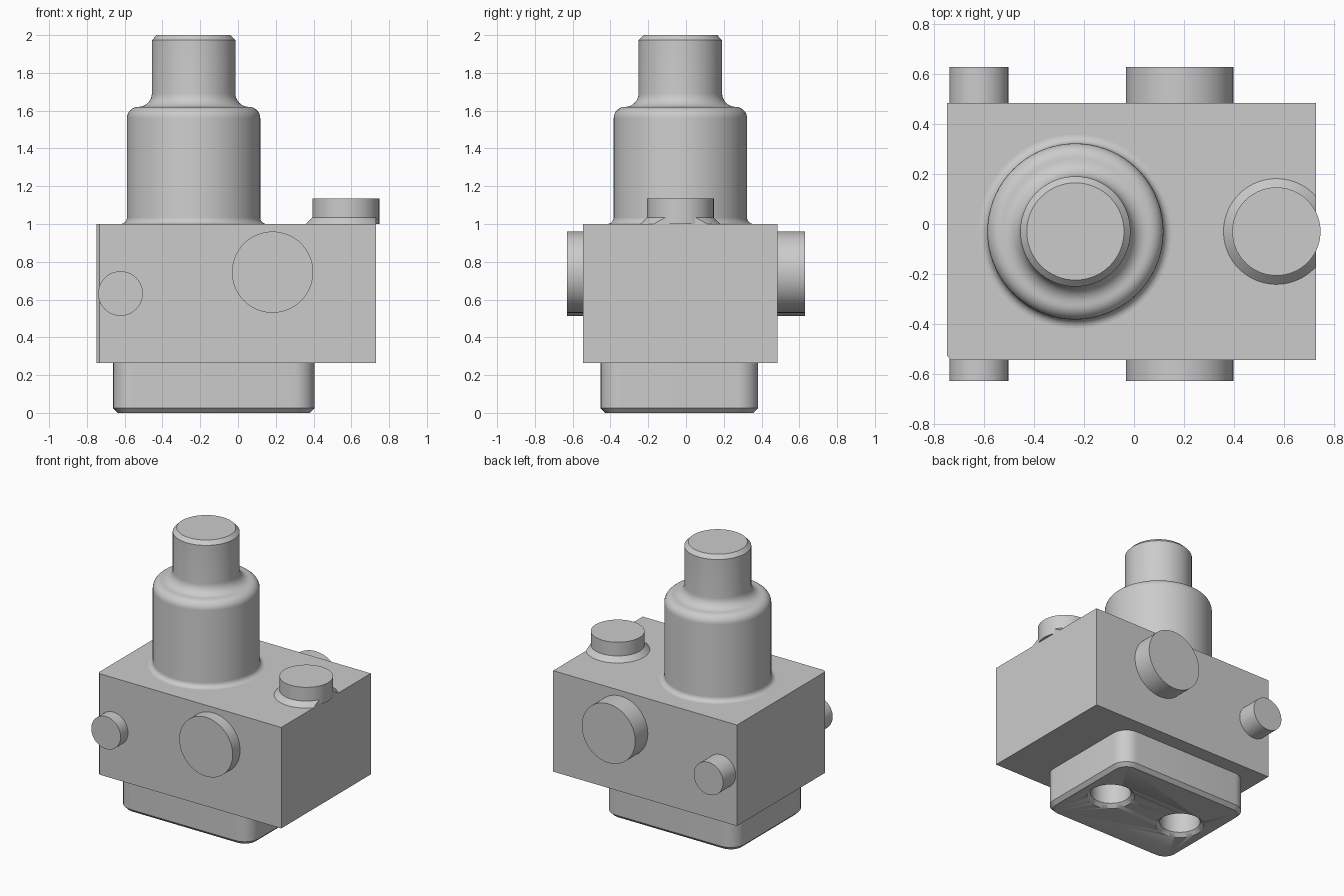
import bpy, bmesh
from math import sin, cos, pi, radians
from mathutils import Matrix, Vector

default = bpy.data.objects.get("Cube")
if default:
    bpy.data.objects.remove(default)

grey = bpy.data.materials.new("metal grey")
grey.use_nodes = True
COLOUR = (0.6, 0.6, 0.6, 1)
grey.diffuse_color = COLOUR
grey.node_tree.nodes["Principled BSDF"].inputs["Base Color"].default_value = COLOUR


def finish(name, bm, smooth=True):
    bmesh.ops.recalc_face_normals(bm, faces=bm.faces)
    mesh = bpy.data.meshes.new(name)
    bm.to_mesh(mesh)
    bm.free()
    mesh.materials.append(grey)
    obj = bpy.data.objects.new(name, mesh)
    bpy.context.collection.objects.link(obj)
    bpy.ops.object.select_all(action='DESELECT')
    obj.select_set(True)
    bpy.context.view_layer.objects.active = obj
    if smooth:
        bpy.ops.object.shade_smooth_by_angle(angle=radians(30))
    return obj


def arc(cx, cz, r, start, end, steps=8):
    angles = [radians(start + (end - start) * i / steps) for i in range(steps + 1)]
    return [(cx + r * cos(a), cz + r * sin(a)) for a in angles]


def lathe(profile, x, y, sides=72):
    """Closed solid of revolution from (radius, height) points."""
    bm = bmesh.new()
    rings = [[bm.verts.new((x + r * cos(2 * pi * i / sides), y + r * sin(2 * pi * i / sides), z))
              for i in range(sides)] for r, z in profile]
    for a, b in zip(rings, rings[1:]):
        for i in range(sides):
            j = (i + 1) % sides
            bm.faces.new((a[i], a[j], b[j], b[i]))
    bm.faces.new(rings[0])
    bm.faces.new(rings[-1])
    return bm


def prism(outline, levels):
    """Stack copies of an outline; each level is (z, inset function result)."""
    bm = bmesh.new()
    rings = [[bm.verts.new((px, py, z)) for px, py in outline(inset)] for z, inset in levels]
    n = len(rings[0])
    for a, b in zip(rings, rings[1:]):
        for i in range(n):
            j = (i + 1) % n
            bm.faces.new((a[i], a[j], b[j], b[i]))
    bm.faces.new(rings[0])
    bm.faces.new(rings[-1])
    return bm


# Main block with one small bevelled vertical corner
X0, X1, Y0, Y1, BOTTOM, TOP = -0.75, 0.73, -0.545, 0.485, 0.265, 1.0
C = 0.017
block = [(X0 + C, Y0), (X1, Y0), (X1, Y1), (X0, Y1), (X0, Y0 + C)]
finish("main_block", prism(lambda d: block, [(BOTTOM, 0), (TOP, 0)]), smooth=False)


# Rounded foot with chamfered lower rim
def foot_outline(inset):
    x, y, hx, hy, r = -0.128, -0.035, 0.533, 0.417, 0.11
    pts = []
    for sx, sy, start in ((1, 1, 0), (-1, 1, 90), (-1, -1, 180), (1, -1, 270)):
        pts += arc(x + sx * (hx - r), y + sy * (hy - r), r - inset, start, start + 90)
    return pts


foot = finish("foot", prism(foot_outline, [(0, 0.025), (0.025, 0), (BOTTOM + 0.002, 0)]))

# Two countersunk holes in the underside
for x in (-0.42, 0.175):
    cutter = finish("hole_cutter", lathe([(0.168, -0.01), (0.133, 0.025), (0.133, 0.25)], x, -0.03))
    cutter.hide_render = True
    bpy.context.view_layer.objects.active = foot
    cut = foot.modifiers.new("hole", 'BOOLEAN')
    cut.operation = 'DIFFERENCE'
    cut.solver = 'EXACT'
    cut.object = cutter
    bpy.ops.object.modifier_apply(modifier=cut.name)
    bpy.data.objects.remove(cutter)

# Stepped tower with filleted root, rounded shoulder and chamfered tip
R, NECK = 0.353, 0.221
tower = arc(R + 0.035, TOP + 0.035, 0.035, 270, 180)
tower += arc(R - 0.06, 1.56, 0.06, 0, 90)
tower += arc(R - 0.06, 1.692, 0.072, 270, 180)[1:]
tower += [(NECK, 1.973), (NECK - 0.026, 2.0)]
finish("tower", lathe(tower, -0.235, -0.03))

# Cap on top and its sloped collar, trimmed flush with the block side
PLUG = (0.571, -0.03)
finish("top_cap", lathe([(0.177, TOP), (0.177, 1.135)], *PLUG))
collar = lathe([(0.212, TOP), (0.177, TOP + 0.035)], *PLUG)
cut = bmesh.ops.bisect_plane(collar, geom=collar.verts[:] + collar.edges[:] + collar.faces[:],
                             plane_co=(X1, 0, 0), plane_no=(1, 0, 0), clear_outer=True)
bmesh.ops.holes_fill(collar, edges=[e for e in collar.edges if e.is_boundary])
finish("cap_collar", collar)

# Round ports that stick out of the front and back
for name, x, z, r in (("small_port", -0.622, 0.632, 0.118), ("large_port", 0.183, 0.745, 0.215)):
    for side, y0, y1 in (("front", -0.63, Y0 + 0.02), ("back", Y1 - 0.02, 0.63)):
        bm = lathe([(r, -(y1 - y0) / 2), (r, (y1 - y0) / 2)], 0, 0)
        move = Matrix.Translation(Vector((x, (y0 + y1) / 2, z))) @ Matrix.Rotation(pi / 2, 4, 'X')
        bmesh.ops.transform(bm, matrix=move, verts=bm.verts)
        finish(f"{side}_{name}", bm)
